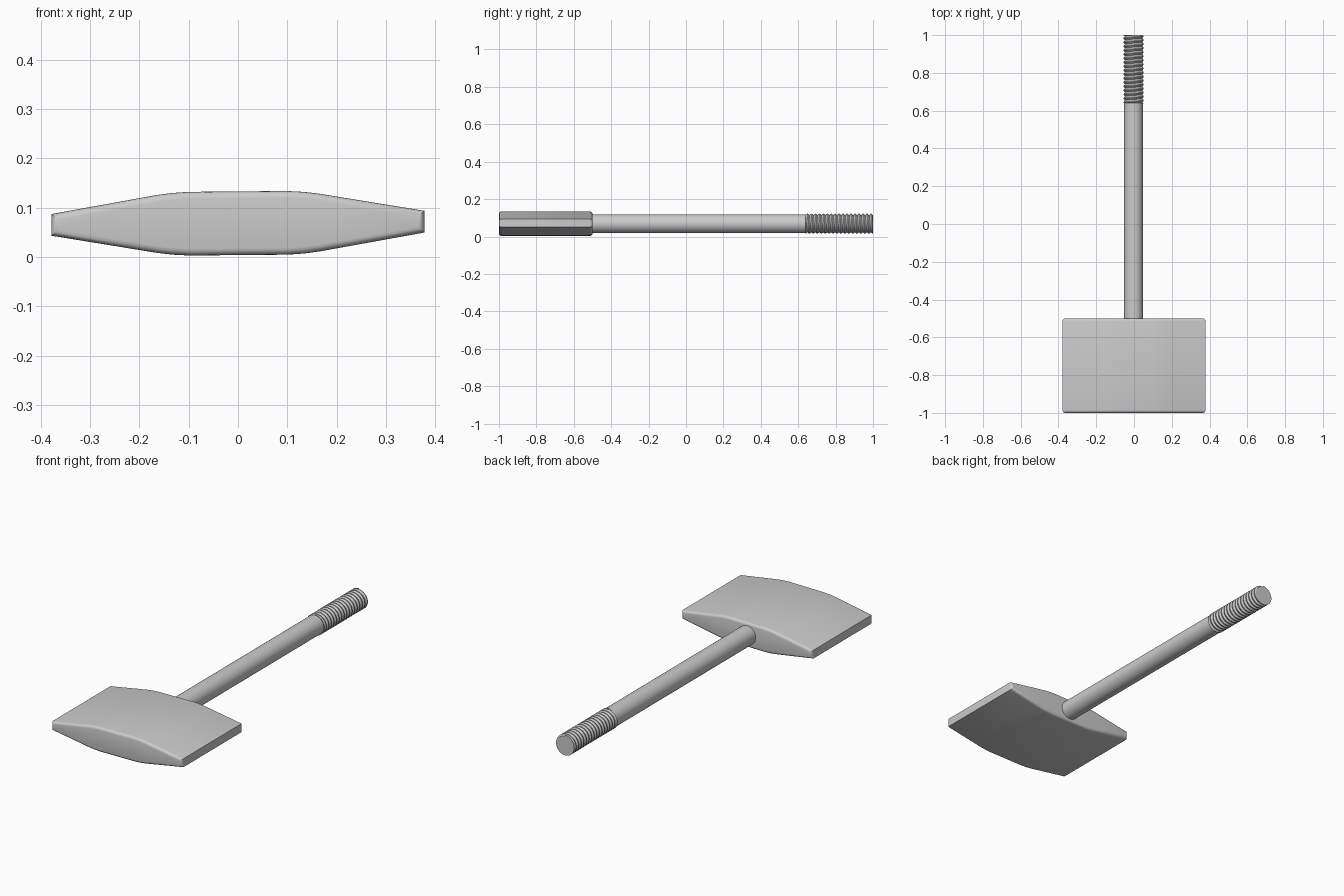
import bpy, bmesh, math
from mathutils import Matrix

if "Cube" in bpy.data.objects:
    bpy.data.objects.remove(bpy.data.objects["Cube"])

CX, CZ = -0.002, 0.0685


def finish(bm, name, angle):
    bmesh.ops.recalc_face_normals(bm, faces=bm.faces)
    me = bpy.data.meshes.new(name)
    bm.to_mesh(me)
    bm.free()
    ob = bpy.data.objects.new(name, me)
    bpy.context.collection.objects.link(ob)
    bpy.ops.object.select_all(action='DESELECT')
    ob.select_set(True)
    bpy.context.view_layer.objects.active = ob
    bpy.ops.object.shade_smooth_by_angle(angle=math.radians(angle))
    return ob


# Blade head: tapered lens profile, extruded along y, front and back rims rounded
half = [(0.378, 0.022), (0.2, 0.0525), (0.165, 0.0585), (0.135, 0.0623), (0.1, 0.0645)]
upper = half + [(-x, z) for x, z in reversed(half)]
outline = upper + [(-x, -z) for x, z in upper]
bm = bmesh.new()
face = bm.faces.new([bm.verts.new((x, -1.0, z)) for x, z in outline])
ext = bmesh.ops.extrude_face_region(bm, geom=[face])
bmesh.ops.translate(bm, vec=(0, 0.5, 0),
                    verts=[g for g in ext['geom'] if isinstance(g, bmesh.types.BMVert)])
rims = [e for e in bm.edges if abs(e.verts[0].co.y - e.verts[1].co.y) < 1e-5]
bmesh.ops.bevel(bm, geom=rims, offset=0.014, segments=4, profile=0.5, affect='EDGES')
head = finish(bm, "blade_head", 35)
head.location = (0, 0, CZ)
head.rotation_euler = (0, math.radians(-0.5), 0)

# Plain shank
bm = bmesh.new()
bmesh.ops.create_cone(bm, cap_ends=True, segments=48, radius1=0.05, radius2=0.05, depth=1.16,
                      matrix=Matrix.Translation((CX, 0.06, CZ)) @ Matrix.Rotation(math.pi / 2, 4, 'X'))
finish(bm, "shank", 35)

# Threaded end: helical ridge with rows of root and crest points
N, TURNS, Y0, Y1 = 48, 18, 0.638, 1.0
pitch = (Y1 - Y0) / (TURNS - 1)
levels = [(0.0, 0.046), (0.4, 0.0535), (0.6, 0.0535)]
bm = bmesh.new()
rows = []
for j in range(N * TURNS + 1):
    t = 2 * math.pi * j / N
    row = []
    for f, r in levels + [(1.0, 0.046)]:
        y = min(max(Y0 + pitch * (j / N + f - 1), Y0), Y1)
        row.append(bm.verts.new((CX + r * math.sin(t), y, CZ + r * math.cos(t))))
    rows.append(row)
for a, b in zip(rows, rows[1:]):
    for k in range(3):
        bm.faces.new((a[k], a[k + 1], b[k + 1], b[k]))
bmesh.ops.remove_doubles(bm, verts=bm.verts, dist=1e-5)
# Flat end cap and core of the thread
bmesh.ops.create_cone(bm, cap_ends=True, segments=N, radius1=0.0462, radius2=0.0462, depth=Y1 - 0.6,
                      matrix=Matrix.Translation((CX, (0.6 + Y1) / 2, CZ)) @ Matrix.Rotation(math.pi / 2, 4, 'X'))
finish(bm, "threaded_end", 25)
